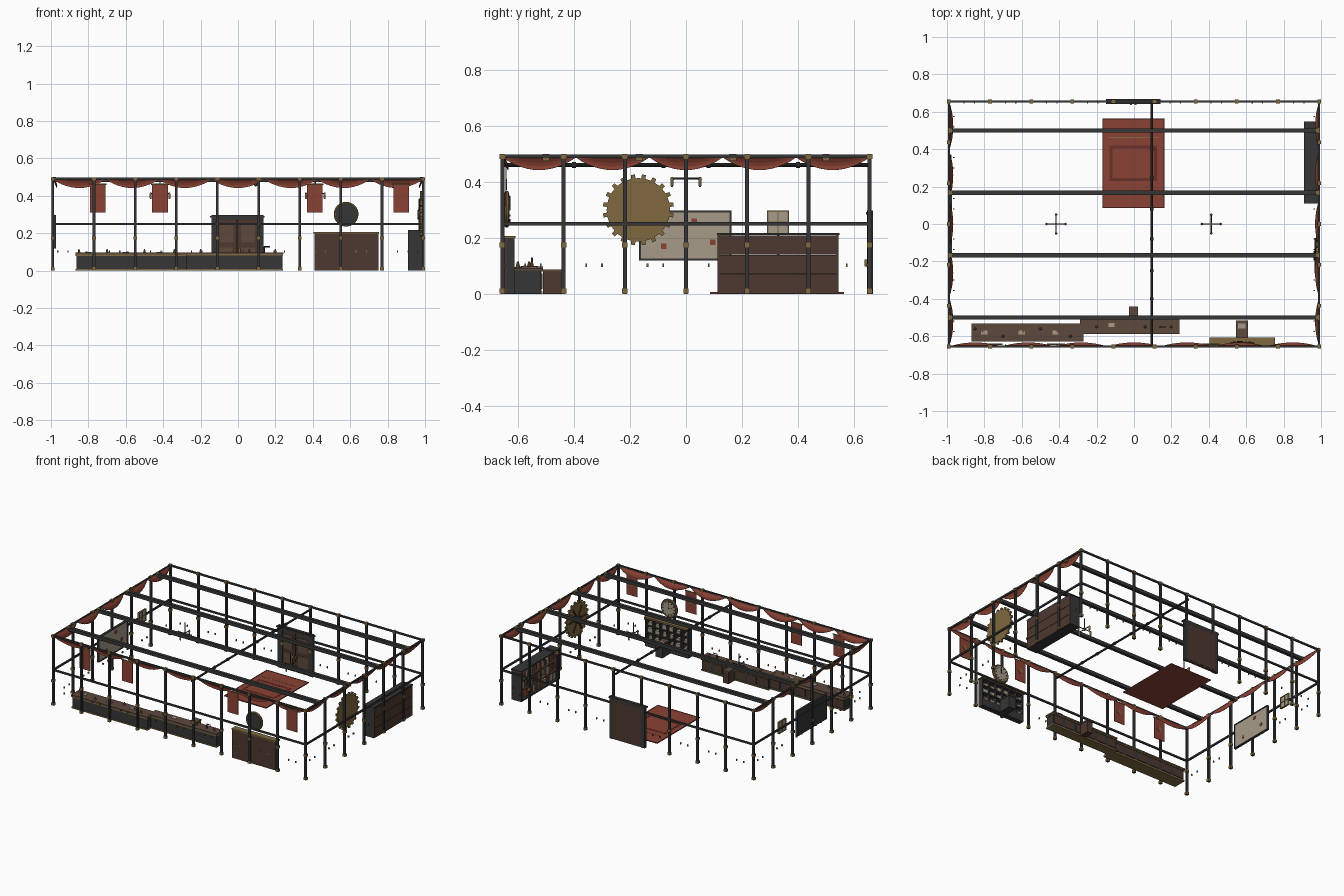
import bpy, bmesh, math, random
from mathutils import Matrix, Vector

if "Cube" in bpy.data.objects:
    bpy.data.objects.remove(bpy.data.objects["Cube"])
random.seed(4)

def mat(name, *c):
    m = bpy.data.materials.new(name)
    m.diffuse_color = (*c, 1)
    m.use_nodes = True
    m.node_tree.nodes["Principled BSDF"].inputs["Base Color"].default_value = m.diffuse_color
    return m

IRON = mat("dark_iron", .035, .037, .036)
WOOD = mat("dark_wood", .075, .04, .03)
TOP = mat("counter_wood", .11, .065, .045)
BRASS = mat("aged_brass", .21, .14, .05)
RED = mat("red_cloth", .26, .055, .035)
DEEP = mat("deep_red", .14, .03, .022)
PAPER = mat("paper", .38, .33, .25)
GLOW = mat("lamp_glass", .6, .45, .25)

def finish(name, bm, m):
    me = bpy.data.meshes.new(name)
    bm.to_mesh(me); bm.free()
    me.materials.append(m)
    ob = bpy.data.objects.new(name, me)
    bpy.context.collection.objects.link(ob)
    return ob

def boxes(name, m, items):
    """One object of boxes, each (x0, x1, y0, y1, z0, z1)."""
    bm = bmesh.new()
    for x0, x1, y0, y1, z0, z1 in items:
        M = Matrix.Translation(((x0+x1)/2, (y0+y1)/2, (z0+z1)/2)) @ Matrix.Diagonal((x1-x0, y1-y0, z1-z0, 1))
        bmesh.ops.create_cube(bm, size=1, matrix=M)
    return finish(name, bm, m)

def rods(name, m, items, seg=10):
    """One object of round rods, each (start, end, r1, r2)."""
    bm = bmesh.new()
    for a, b, r1, r2 in items:
        a, b = Vector(a), Vector(b)
        M = Matrix.Translation((a+b)/2) @ (b-a).to_track_quat('Z', 'Y').to_matrix().to_4x4()
        bmesh.ops.create_cone(bm, cap_ends=True, segments=seg, radius1=r1, radius2=r2, depth=(b-a).length, matrix=M)
    return finish(name, bm, m)

def cb(x, y, z, a, b, c):
    return (x-a, x+a, y-b, y+b, z-c, z+c)

X, Y = .99, .655
xs = [-X + 2*X*i/9 for i in range(10)]
ys = [-Y + 2*Y*i/6 for i in range(7)]

# wall posts, brass collars, rails
posts = [(x, s*Y) for x in xs for s in (-1, 1)] + [(s*X, y) for y in ys[1:-1] for s in (-1, 1)]
boxes("wall_posts", IRON, [cb(x, y, .248, .007, .007, .248) for x, y in posts])
boxes("post_collars", BRASS, [cb(x, y, z, .0098, .0098, .009) for x, y in posts for z in (.01, .175, .49)])
boxes("wall_rails", IRON, [cb(0, s*Y, z, X, .005, .006) for s in (-1, 1) for z in (.25, .491)] +
      [cb(s*X, 0, z, .005, Y, .006) for s in (-1, 1) for z in (.25, .491)])

# small wall studs, two per bay
studs = []
for s in (-1, 1):
    for d in (-.028, .028):
        studs += [cb((a+b)/2+d, s*.648, .102, .003, .004, .006) for a, b in zip(xs, xs[1:])]
        studs += [cb(s*.963, (a+b)/2+d, .102, .004, .003, .006) for a, b in zip(ys, ys[1:])]
boxes("wall_studs", BRASS, studs)

# ceiling beams and pipe
by = (-.5, -.167, .167, .5)
boxes("ceiling_beams", IRON, [cb(0, y, .487, X, .011, .012) for y in by])
boxes("beam_brackets", BRASS, [cb(s*.983, y, .487, .01, .013, .0125) for y in by for s in (-1, 1)])
rods("ceiling_pipe", IRON, [((.095, -Y, .46), (.095, Y, .46), .007, .007)] +
     [((.095, y-.007, .46), (.095, y+.007, .46), .01, .01) for y in (-.4, -.25, -.08, .08, .25, .4)])

# scalloped drapes on front and sides
def drape(name, a, b, inward, n):
    a, b, inward = Vector(a), Vector(b), Vector(inward)
    bm = bmesh.new()
    steps, rows = 12, 4
    grid = []
    for i in range(n*steps + 1):
        u = (i % steps)/steps
        k = 4*u*(1-u)
        p = a.lerp(b, i/(n*steps))
        col = []
        for j in range(rows+1):
            v = j/rows
            q = p + inward*(.022*k*math.sin(v*math.pi*.6))
            col.append(bm.verts.new((q.x, q.y, .495 - v*(.008 + .045*k))))
        grid.append(col)
    for c, d in zip(grid, grid[1:]):
        for j in range(rows):
            bm.faces.new((c[j], d[j], d[j+1], c[j+1]))
    ob = finish(name, bm, RED)
    sol = ob.modifiers.new("thickness", 'SOLIDIFY')
    sol.thickness = .002
drape("front_drape", (-X, -Y, 0), (X, -Y, 0), (0, 1, 0), 7)
drape("left_drape", (-X, -Y, 0), (-X, Y, 0), (1, 0, 0), 5)
drape("right_drape", (X, -Y, 0), (X, Y, 0), (-1, 0, 0), 5)

# hanging banners with brass rod and diamond
for i, x in enumerate((-.75, -.417, .41, .873)):
    boxes(f"banner_{i}", RED, [cb(x, -.643, .387, .042, .002, .075)])
    rods(f"banner_rod_{i}", BRASS, [((x-.047, -.643, .462), (x+.047, -.643, .462), .004, .004)], 8)
    rods(f"banner_emblem_{i}", BRASS, [((x, -.642, .39), (x, -.638, .39), .02, .02)], 4)

# rug with borders
boxes("rug", RED, [(-.168, .162, .085, .563, 0, .005)])
def frame(x0, x1, y0, y1, w, z0, z1):
    return [(x0, x1, y0, y0+w, z0, z1), (x0, x1, y1-w, y1, z0, z1), (x0, x0+w, y0, y1, z0, z1), (x1-w, x1, y0, y1, z0, z1)]
boxes("rug_borders", DEEP, frame(-.168, .162, .085, .563, .006, .004, .0062) +
      frame(-.13, .124, .23, .42, .016, .004, .0062))
boxes("rug_stripe", BRASS, [(-.14, .134, .46, .464, .004, .006)])

# double door in the back wall
boxes("door_frame", IRON, [(-.143, -.115, .646, .667, 0, .297), (.107, .135, .646, .667, 0, .297),
                           (-.143, .135, .646, .667, .272, .297), (-.15, .142, .642, .667, .283, .292)])
boxes("door_leaves", WOOD, [(-.115, -.006, .65, .665, 0, .272), (-.002, .107, .65, .665, 0, .272),
                            (-.13, .122, .66, .6665, .01, .285)])
boxes("door_panels", TOP, [(x, x+.075, .647, .651, z, z+.1) for x in (-.1, .017) for z in (.025, .15)])
boxes("door_handles", BRASS, [cb(x, .643, .11, .005, .006, .012) for x in (-.016, .008)])

# two service counters
for n, x0, x1, y0, y1, h in (("long", -.87, -.27, -.628, -.532, .096), ("centre", -.29, .243, -.588, -.51, .098)):
    boxes(n+"_counter_body", IRON, [(x0+.006, x1-.006, y0+.006, y1-.006, .008, h-.012)])
    boxes(n+"_counter_plinth", BRASS, [(x0+.002, x1-.002, y0+.002, y1-.002, 0, .009)])
    boxes(n+"_counter_trim", BRASS, [(x0+.002, x1-.002, y0+.002, y1-.002, h-.018, h-.01)])
    boxes(n+"_counter_top", TOP, [(x0, x1, y0, y1, h-.01, h)])
    k = 6
    w = (x1-x0)/k
    boxes(n+"_counter_panels", WOOD, [(x0+w*i+.01, x0+w*(i+1)-.01, y1-.008, y1-.003, .018, h-.025) for i in range(k)])
boxes("counter_papers", PAPER, [cb(x, y, .098, .017, .011, .002) for x, y in ((-.8, -.58), (-.6, -.58), (-.42, -.58), (-.12, -.54))])
boxes("paper_seals", RED, [cb(x, -.575, .099, .005, .005, .003) for x in (-.81, -.59, -.41)])
rods("counter_bells", BRASS, [((x, y, .096), (x, y, .116), .008, .003) for x, y in
     ((-.85, -.56), (-.7, -.6), (-.5, -.56), (-.34, -.6), (-.2, -.55), (.06, -.55), (.2, -.55))])
rods("desk_lamp", IRON, [((.14, -.55, .098), (.14, -.55, .13), .004, .003), ((.14, -.55, .128), (.172, -.55, .128), .003, .003)], 8)

# small cabinet behind the centre counter
boxes("small_cabinet", WOOD, [(-.024, .018, -.51, -.443, 0, .08)])
boxes("small_cabinet_top", TOP, [(-.027, .021, -.515, -.44, .08, .088)])

# pigeonhole rack with ledge
boxes("rack_back", WOOD, [(.41, .75, -.65, -.64, 0, .2)])
boxes("rack_cap", BRASS, [(.405, .755, -.652, -.608, .199, .207)])
boxes("rack_grid", IRON, [(.41+i*.0555, .417+i*.0555, -.64, -.612, 0, .2) for i in range(7)] +
      [(.41, .75, -.64, -.612, z, z+.008) for z in (.045, .095, .145, .192)] + [(.41, .75, -.64, -.612, 0, .048)])
boxes("rack_letters", PAPER, [(.423+i*.0555, .423+i*.0555+random.uniform(.02, .036), -.64, -.618, z, z+random.uniform(.015, .03))
                             for i in range(6) for z in (.053, .103, .153)])
boxes("rack_ledge", IRON, [(.55, .605, -.612, -.52, 0, .085)])
boxes("rack_ledge_top", TOP, [(.545, .61, -.612, -.515, .083, .092)])
boxes("ledge_paper", PAPER, [cb(.577, -.545, .094, .02, .014, .002)])

# wall clock
cx, cz = .578, .302
rods("clock_case", IRON, [((cx, -.65, cz), (cx, -.632, cz), .056, .056)], 32)
rods("clock_face", PAPER, [((cx, -.633, cz), (cx, -.63, cz), .052, .052)], 32)
bpy.ops.mesh.primitive_torus_add(location=(cx, -.64, cz), rotation=(math.pi/2, 0, 0), major_radius=.058,
                                 minor_radius=.008, major_segments=32, minor_segments=8)
bpy.context.object.name = "clock_ring"
bpy.context.object.data.materials.append(BRASS)
rods("clock_marks", IRON, [((cx+.044*math.cos(a), -.631, cz+.044*math.sin(a)), (cx+.044*math.cos(a), -.627, cz+.044*math.sin(a)), .004, .004)
                           for a in (i*math.pi/6 for i in range(12))], 6)
rods("clock_hands", IRON, [((cx, -.628, cz), (cx, -.628, cz+.038), .002, .002), ((cx, -.628, cz), (cx-.026, -.628, cz+.01), .002, .002)], 6)

# bookcase on the right wall
boxes("bookcase_frame", IRON, [(.91, .986, .113, .123, 0, .215), (.91, .986, .535, .545, 0, .215), (.908, .988, .11, .548, .21, .218),
                               (.91, .985, .113, .545, 0, .012)])
boxes("bookcase_back", WOOD, [(.978, .99, .115, .543, z+.001, z+.069) for z in (0, .07, .14)])
boxes("bookcase_shelves", TOP, [(.913, .98, .12, .54, z, z+.008) for z in (.07, .14)] + [(.913, .98, .325, .333, 0, .21)])
books = {0: [], 1: [], 2: []}
for z in (.012, .078, .148):
    y = .128
    while y < .52:
        w = random.uniform(.01, .022)
        if random.random() < .85 and not .305 < y < .335:
            books[random.randrange(3)].append((.925, .975, y, y+w-.002, z, z+random.uniform(.035, .055)))
        y += w
for i, m in enumerate((RED, TOP, PAPER)):
    boxes(f"books_{i}", m, books[i])

# large wall gear
bm = bmesh.new()
N, ring = 20, []
for i in range(N):
    for f, r in ((0, .113), (.28, .113), (.32, .127), (.68, .127), (.72, .113)):
        a = (i+f)*2*math.pi/N
        ring.append(bm.verts.new((.972, -.17+r*math.cos(a), .3+r*math.sin(a))))
ext = bmesh.ops.extrude_face_region(bm, geom=[bm.faces.new(ring)])
bmesh.ops.translate(bm, vec=(.011, 0, 0), verts=[v for v in ext["geom"] if isinstance(v, bmesh.types.BMVert)])
bmesh.ops.recalc_face_normals(bm, faces=bm.faces)
finish("wall_gear", bm, BRASS)
rods("gear_hub", IRON, [((.973, -.17, .3), (.96, -.17, .3), .03, .025)], 20)
rods("gear_spokes", WOOD, [((.971, -.17, .3), (.971, -.17+.095*math.cos(a), .3+.095*math.sin(a)), .006, .006)
                           for a in (i*math.pi/3 for i in range(6))], 6)

# notice board on the left wall
boxes("notice_board", PAPER, [(-.985, -.978, -.16, .155, .125, .292)])
boxes("notice_board_frame", IRON, [(-.99, -.974, -.167, .162, z, z+.007) for z in (.119, .29)] +
      [(-.99, -.974, y, y+.007, .119, .297) for y in (-.167, .155)] + [(-.99, -.984, -.165, .16, .12, .295)])
boxes("notice_marks", RED, [cb(-.977, y, z, .002, .01, .01) for y, z in ((-.08, .17), (.095, .185), (.03, .26))])

# small four-pane picture window
boxes("pane_glass", PAPER, [(-.986, -.98, .292, .365, .217, .293)])
boxes("pane_bars", BRASS, [(-.989, -.977, y, y+.005, .213, .296) for y in (.289, .326, .363)] +
      [(-.989, -.977, .289, .368, z, z+.005) for z in (.213, .253, .292)])

# two four-armed chandeliers
for i, x in enumerate((-.417, .413)):
    arms = [(.05, 0), (-.05, 0), (0, .05), (0, -.05)]
    rods(f"chandelier_frame_{i}", IRON, [((x, 0, .405), (x, 0, .49), .003, .003)] +
         [((x, 0, .412), (x+a, b, .412), .003, .003) for a, b in arms], 8)
    rods(f"chandelier_caps_{i}", BRASS, [((x+a, b, .406), (x+a, b, .417), .007, .004) for a, b in arms] +
         [((x, 0, .402), (x, 0, .42), .007, .007)], 10)
    rods(f"chandelier_lamps_{i}", GLOW, [((x+a, b, .386), (x+a, b, .406), .005, .006) for a, b in arms], 10)
    rods(f"chandelier_tips_{i}", BRASS, [((x+a, b, .382), (x+a, b, .387), .003, .006) for a, b in arms], 10)
